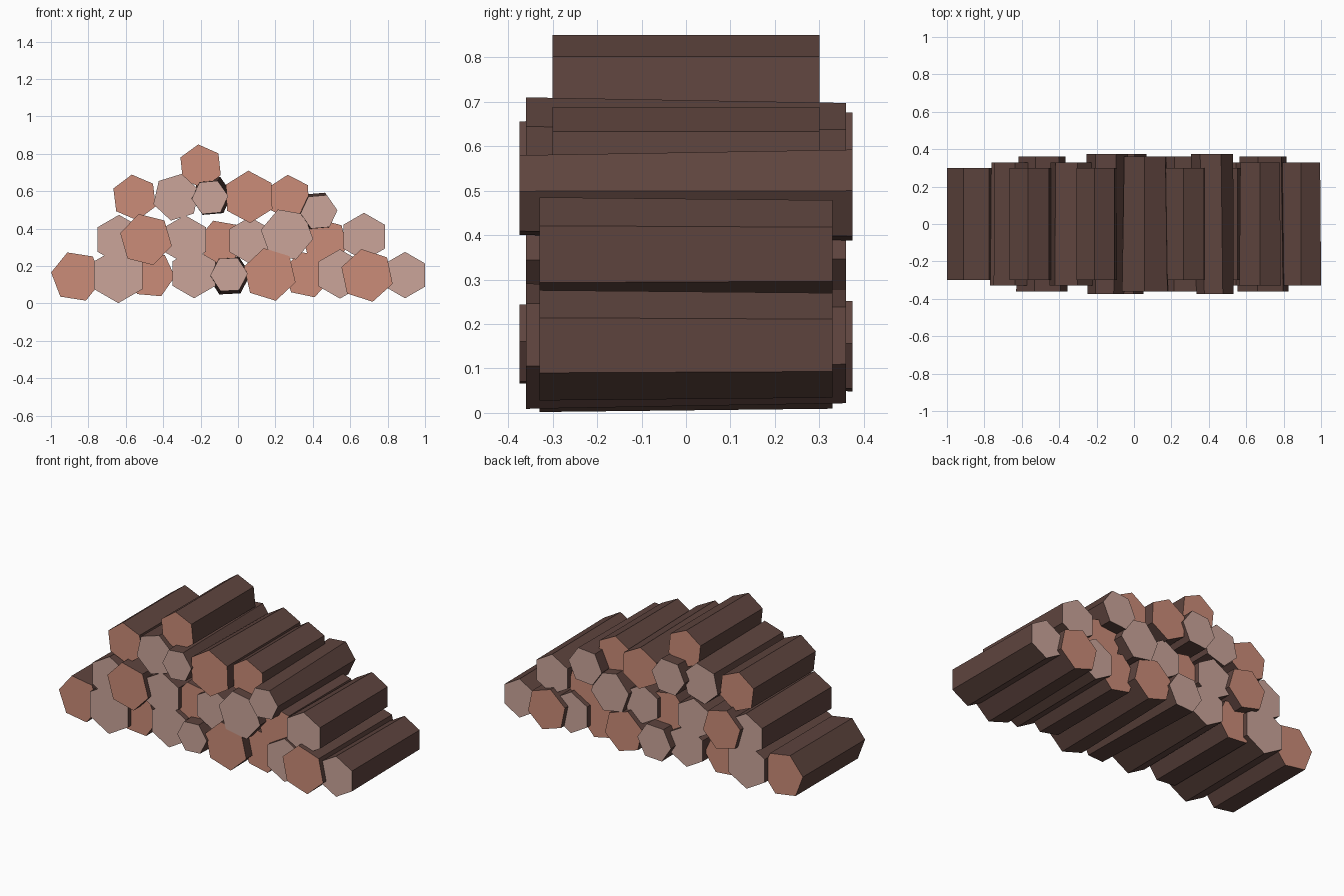
import bpy, bmesh
from math import cos, sin, radians

cube = bpy.data.objects.get("Cube")
if cube:
    bpy.data.objects.remove(cube, do_unlink=True)


def srgb(*c):
    return [((v / 255 + 0.055) / 1.055) ** 2.4 for v in c] + [1.0]


def material(name, color):
    m = bpy.data.materials.new(name)
    m.use_nodes = True
    m.diffuse_color = color
    m.node_tree.nodes["Principled BSDF"].inputs["Base Color"].default_value = color
    return m


bark = material("dark bark", srgb(94, 68, 62))
orange = material("orange cut wood", srgb(203, 140, 120))
pink = material("pale cut wood", srgb(203, 165, 154))

# log kinds: half length, back-to-front radius ratio, cut wood colour
KINDS = {
    "short": (0.30, 1.0, orange),
    "pale": (0.33, 0.95, pink),
    "thick": (0.36, 0.91, orange),
    "thick_pale": (0.36, 0.91, pink),
    "thin": (0.375, 1.14, pink),
}


def log(name, kind, x, z, r, turn=30, shift=(0, 0)):
    """Six-sided tapered log along y, shift moves its back end."""
    half, taper, wood = KINDS[kind]
    bm = bmesh.new()

    def ring(y, cx, cz, rad):
        angles = [radians(turn + 60 * i) for i in range(6)]
        return [bm.verts.new((cx + rad * cos(a), y, cz + rad * sin(a))) for a in angles]

    front = ring(-half, x, z, r)
    back = ring(half, x + shift[0], z + shift[1], r * taper)
    for i in range(6):
        j = (i + 1) % 6
        bm.faces.new((front[i], front[j], back[j], back[i]))
    for end in (front, back):
        bm.faces.new(end).material_index = 1
    bmesh.ops.recalc_face_normals(bm, faces=bm.faces)
    mesh = bpy.data.meshes.new(name)
    bm.to_mesh(mesh)
    bm.free()
    mesh.materials.append(bark)
    mesh.materials.append(wood)
    bpy.context.collection.objects.link(bpy.data.objects.new(name, mesh))


# bottom row, from right to left of the model
log("bottom_log_1", "short", -0.863, 0.144, 0.138, 51)
log("bottom_log_2", "pale", -0.64, 0.151, 0.149)
log("bottom_log_3", "short", -0.465, 0.155, 0.128, 55)
log("bottom_log_4", "pale", -0.235, 0.16, 0.132)
log("bottom_log_5", "thin", -0.048, 0.155, 0.1, 3, (0, -0.005))
log("bottom_log_6", "thick", 0.17, 0.155, 0.144, 43)
log("bottom_log_7", "short", 0.37, 0.155, 0.128, 48)
log("bottom_log_8", "pale", 0.545, 0.158, 0.132)
log("bottom_log_9", "thick", 0.69, 0.15, 0.144, 42)
log("bottom_log_10", "pale", 0.893, 0.152, 0.124)

# second row
log("second_log_1", "pale", -0.636, 0.342, 0.132)
log("second_log_2", "thick", -0.492, 0.342, 0.142, 46)
log("second_log_3", "pale", -0.283, 0.342, 0.13)
log("second_log_4", "short", -0.09, 0.325, 0.125, 50)
log("second_log_5", "pale", 0.064, 0.337, 0.125)
log("second_log_6", "thick_pale", 0.262, 0.369, 0.142, 50)
log("second_log_7", "short", 0.465, 0.33, 0.125, 45)
log("second_log_8", "pale", 0.674, 0.357, 0.128)

# third row
log("third_log_1", "short", -0.553, 0.567, 0.123, 37)
log("third_log_2", "pale", -0.33, 0.568, 0.128, 17)
log("third_log_3", "thin", -0.15, 0.567, 0.098, 5, (0.008, 0.008))
log("third_log_4", "thick", 0.06, 0.57, 0.14, 32)
log("third_log_5", "short", 0.272, 0.567, 0.121, 33)
log("third_log_6", "thin", 0.433, 0.49, 0.099, 5, (-0.015, 0))

# top log
log("top_log", "short", -0.2, 0.733, 0.118, 36)
